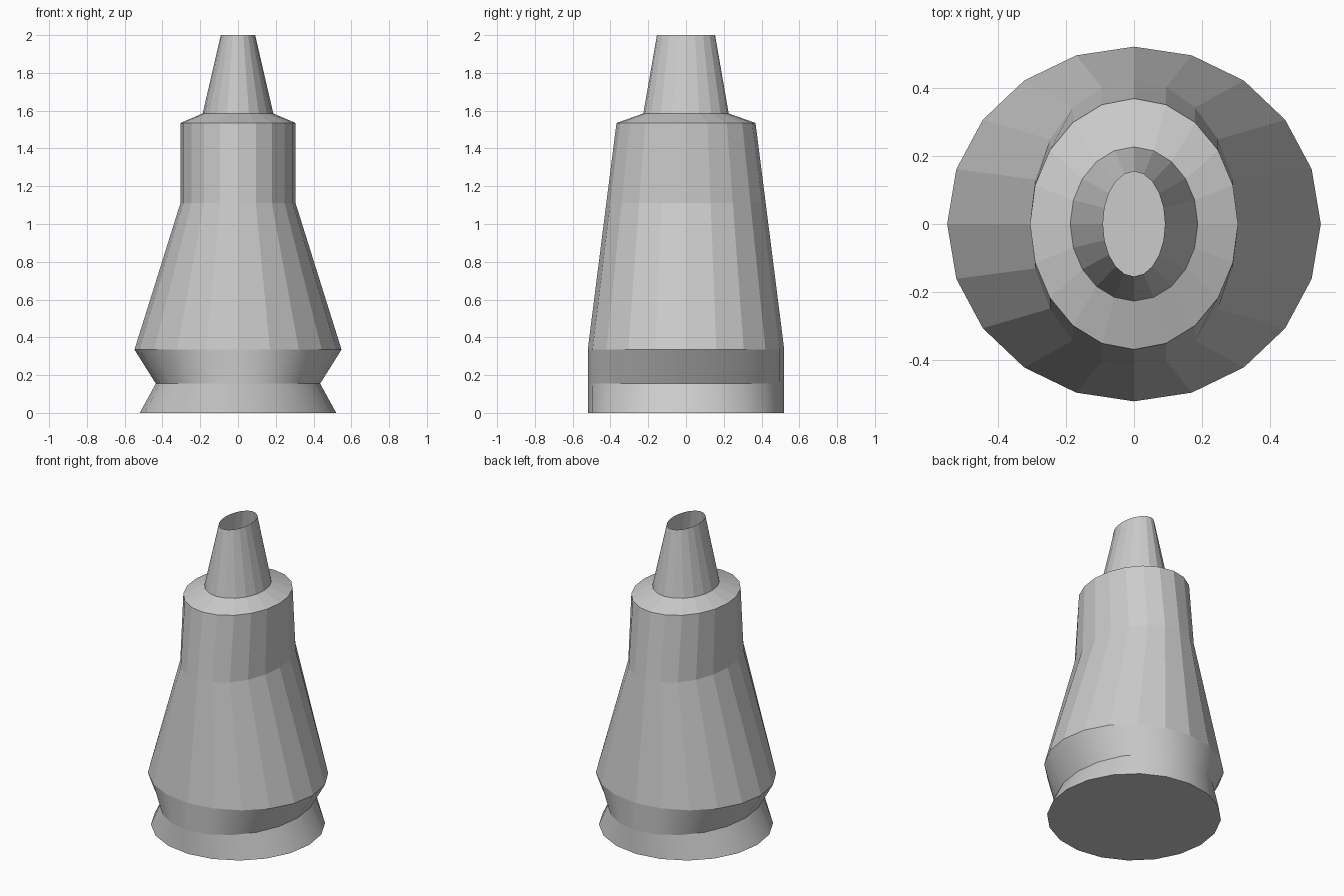
import bpy, bmesh
from math import sin, cos, pi

if "Cube" in bpy.data.objects:
    bpy.data.objects.remove(bpy.data.objects["Cube"])

SIDES = 20
# Elliptical cross-sections: height, x radius, y radius
RINGS = [
    (0.00, 0.52, 0.52),
    (0.155, 0.435, 0.52),
    (0.335, 0.548, 0.52),
    (1.11, 0.305, 0.422),
    (1.535, 0.305, 0.368),
    (1.585, 0.187, 0.226),
    (2.00, 0.091, 0.154),
]


def loft(name, rings, smooth_bands):
    bm = bmesh.new()
    loops = []
    for z, rx, ry in rings:
        loops.append([bm.verts.new((rx * cos(2 * pi * i / SIDES),
                                    ry * sin(2 * pi * i / SIDES), z))
                      for i in range(SIDES)])
    # Closed base, open spout at the top
    bm.faces.new(loops[0][::-1])
    for band, (low, high) in enumerate(zip(loops, loops[1:])):
        for i in range(SIDES):
            j = (i + 1) % SIDES
            face = bm.faces.new((low[i], low[j], high[j], high[i]))
            face.smooth = band in smooth_bands
    # Crisp horizontal creases between bands
    for e in bm.edges:
        if abs(e.verts[0].co.z - e.verts[1].co.z) < 1e-5:
            e.smooth = False
    mesh = bpy.data.meshes.new(name)
    bm.to_mesh(mesh)
    bm.free()
    obj = bpy.data.objects.new(name, mesh)
    bpy.context.collection.objects.link(obj)
    return obj


# Bottle body: smooth foot bands, faceted body and nozzle
loft("bottle_body", RINGS, {0, 1})
